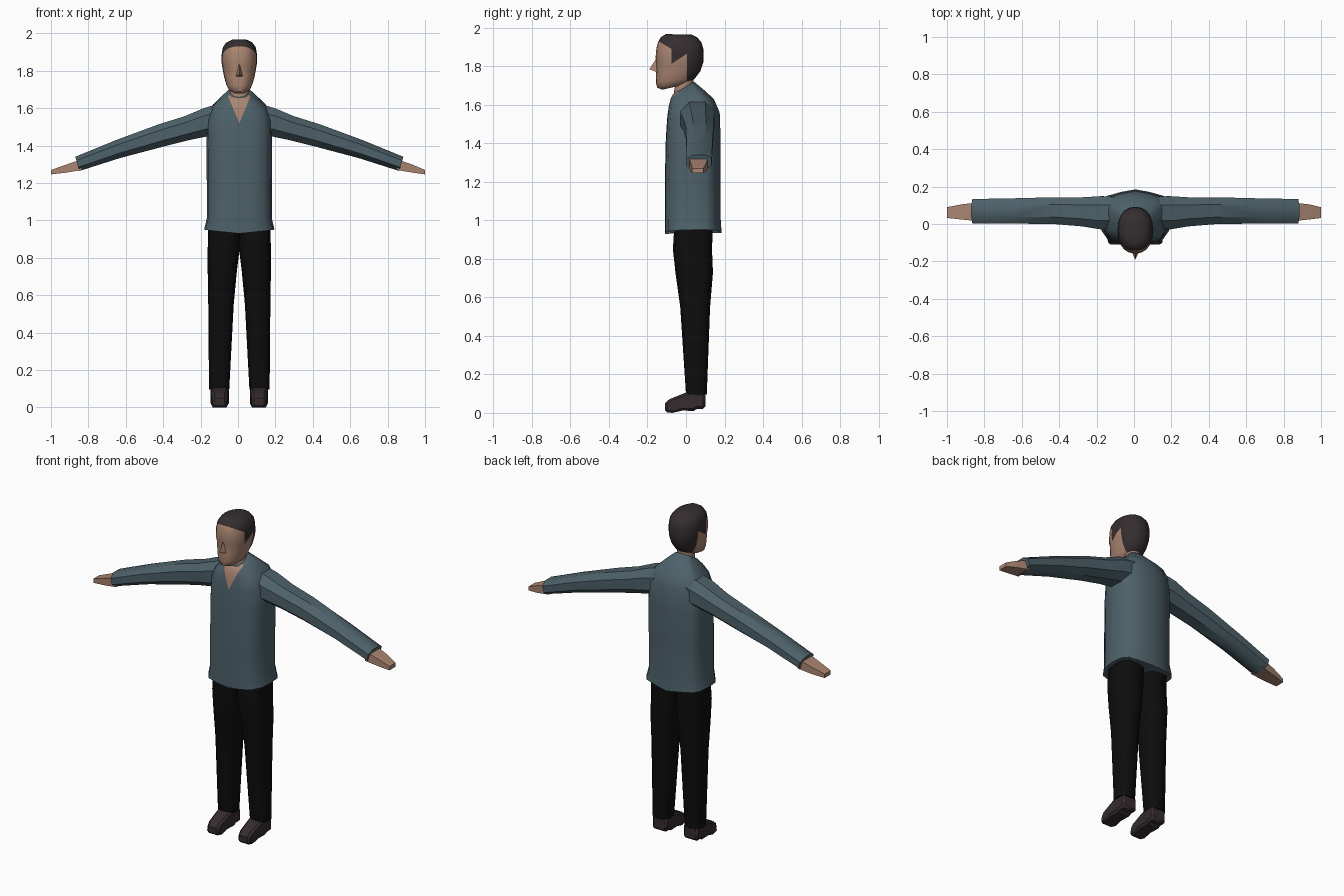
import bpy, bmesh, math
from mathutils import Vector

if "Cube" in bpy.data.objects:
    bpy.data.objects.remove(bpy.data.objects["Cube"])

CX = 0.007  # body sits slightly off the centre line


def material(name, rgb):
    m = bpy.data.materials.new(name)
    m.use_nodes = True
    m.diffuse_color = (*rgb, 1)
    m.node_tree.nodes["Principled BSDF"].inputs["Base Color"].default_value = (*rgb, 1)
    return m


SHIRT = material("slate shirt", (0.075, 0.120, 0.142))
SKIN = material("skin", (0.40, 0.235, 0.165))
HAIR = material("dark hair", (0.035, 0.027, 0.029))
TROUSER = material("black cloth", (0.004, 0.004, 0.004))
SHOE = material("dark leather", (0.036, 0.025, 0.027))


def ring(n, power=1.0, turn=0.0):
    """Unit cross-section; a power under 1 makes it boxier."""
    pts = []
    for i in range(n):
        a = 2 * math.pi * (i + turn) / n
        c, s = math.cos(a), math.sin(a)
        pts.append((math.copysign(abs(c) ** power, c), math.copysign(abs(s) ** power, s)))
    return pts


def finish(name, bm, mats, angle=40):
    bmesh.ops.recalc_face_normals(bm, faces=bm.faces)
    me = bpy.data.meshes.new(name)
    bm.to_mesh(me)
    bm.free()
    for m in mats:
        me.materials.append(m)
    ob = bpy.data.objects.new(name, me)
    bpy.context.collection.objects.link(ob)
    bpy.ops.object.select_all(action="DESELECT")
    ob.select_set(True)
    bpy.context.view_layer.objects.active = ob
    bpy.ops.object.shade_smooth_by_angle(angle=math.radians(angle))
    return ob


def loft(sections):
    """Skin a list of equal point rings and cap both ends."""
    bm = bmesh.new()
    rows = [[bm.verts.new(p) for p in sec] for sec in sections]
    n = len(rows[0])
    for a, b in zip(rows, rows[1:]):
        for i in range(n):
            j = (i + 1) % n
            bm.faces.new((a[i], a[j], b[j], b[i]))
    bm.faces.new(rows[0][::-1])
    bm.faces.new(rows[-1])
    return bm


def flat_section(shape, x0, x1, y0, y1, z0, z1=None):
    """Horizontal ring; z runs from z0 at the front to z1 at the back."""
    z1 = z0 if z1 is None else z1
    return [(CX + (x0 + x1) / 2 + u * (x1 - x0) / 2,
             (y0 + y1) / 2 + v * (y1 - y0) / 2,
             z0 + (z1 - z0) * (v + 1) / 2) for u, v in shape]


def limb_section(shape, side, x, y0, y1, z0, z1, lean=0.012):
    """Upright ring across an arm."""
    return [(CX + side * (x + lean * v), (y0 + y1) / 2 + u * (y1 - y0) / 2,
             (z0 + z1) / 2 + v * (z1 - z0) / 2) for u, v in shape]


def cut(bm, co, no, keep=lambda f: True):
    faces = [f for f in bm.faces if keep(f)]
    geom = faces + list({e for f in faces for e in f.edges}) + list({v for f in faces for v in f.verts})
    bmesh.ops.bisect_plane(bm, geom=geom, plane_co=co, plane_no=no, dist=0.0005)


# Shirt body, with a ridge down the back and an open V neck
half = [(0, -1), (0.4, -0.98), (0.75, -0.88), (0.96, -0.5), (1, 0), (0.97, 0.5), (0.82, 0.76), (0.4, 0.91)]
body = half + [(0, 1)] + [(-u, v) for u, v in half[:0:-1]]
bm = loft([flat_section(body, -hx, hx, y0, y1, z0, z1) for hx, y0, y1, z0, z1 in (
    (0.188, -0.11, 0.185, 0.93, 0.935),
    (0.174, -0.11, 0.18, 1.01, 1.01),
    (0.174, -0.11, 0.18, 1.2, 1.2),
    (0.175, -0.105, 0.18, 1.42, 1.42),
    (0.172, -0.098, 0.175, 1.53, 1.56),
    (0.145, -0.09, 0.145, 1.59, 1.63),
    (0.095, -0.08, 0.09, 1.63, 1.68),
    (0.052, -0.068, 0.042, 1.655, 1.72))])
for v in bm.verts:
    if v.co.z < 0.94:
        v.co.z += 0.1 * abs(v.co.x - CX)
V_Z, V_SLOPE = 1.52, 0.42
for s in (1, -1):
    cut(bm, (CX, 0, V_Z), (1, 0, -s * V_SLOPE),
        lambda f: f.calc_center_median().y < -0.03 and f.calc_center_median().z > 1.45)
for f in bm.faces:
    c = f.calc_center_median()
    if c.y < -0.03 and c.z > V_Z + abs(c.x - CX) / V_SLOPE:
        f.material_index = 1
finish("shirt_body", bm, [SHIRT, SKIN], 50)

# Neck
round12 = ring(12)
finish("neck", loft([flat_section(round12, -w, w, y0, y1, z0, z1) for w, y0, y1, z0, z1 in (
    (0.055, -0.066, 0.04, 1.62, 1.68), (0.05, -0.062, 0.04, 1.67, 1.71),
    (0.05, -0.05, 0.04, 1.74, 1.76))]), [SKIN])

# Head, with hair split off along the hairline
bm = loft([flat_section(ring(20, 0.88), -w, w, y0, y1, z0, z1) for w, y0, y1, z0, z1 in (
    (0.035, -0.125, -0.03, 1.678, 1.70),
    (0.058, -0.150, 0.015, 1.69, 1.715),
    (0.070, -0.157, 0.045, 1.72, 1.735),
    (0.082, -0.155, 0.075, 1.765, 1.775),
    (0.091, -0.153, 0.09, 1.82, 1.82),
    (0.095, -0.158, 0.092, 1.845, 1.845),
    (0.094, -0.154, 0.09, 1.89, 1.89),
    (0.088, -0.146, 0.08, 1.925, 1.925),
    (0.070, -0.130, 0.058, 1.952, 1.95),
    (0.040, -0.105, 0.03, 1.967, 1.965))])
NAPE, TEMPLE = 0.004, -0.075


def above_brow(c):
    return c.z - 1.935 + 0.6 * (c.y + 0.15)


def above_ear(c):
    return c.z - 1.82 - 0.65 * (c.y + 0.065)


cut(bm, (0, NAPE, 0), (0, 1, 0))
cut(bm, (0, TEMPLE, 0), (0, 1, 0), lambda f: f.calc_center_median().z > 1.8)
cut(bm, (0, -0.15, 1.935), (0, 0.6, 1), lambda f: f.calc_center_median().y < TEMPLE)
cut(bm, (0, -0.065, 1.82), (0, -0.65, 1), lambda f: TEMPLE < f.calc_center_median().y < NAPE)
for f in bm.faces:
    c = f.calc_center_median()
    if c.y > NAPE or (c.y > TEMPLE and above_ear(c) > 0) or (c.y <= TEMPLE and above_brow(c) > 0):
        f.material_index = 1
finish("head", bm, [SKIN, HAIR], 50)

# Nose
bm = bmesh.new()
for p in ((-0.02, -0.148, 1.768), (0.02, -0.148, 1.768), (0, -0.19, 1.785),
          (0, -0.155, 1.84), (0, -0.13, 1.80)):
    bm.verts.new((p[0] + CX, p[1], p[2]))
bmesh.ops.convex_hull(bm, input=bm.verts)
finish("nose", bm, [SKIN], 20)

# Limbs, built once for each side
oct_ring = ring(8, 0.85, 0.5)
leg_ring = ring(12, 0.7)
box_ring = ring(4, 0.01, 0.5)
for side, label in ((1, "left"), (-1, "right")):
    finish(label + "_sleeve", loft([limb_section(oct_ring, side, *r) for r in (
        (0.10, -0.03, 0.15, 1.45, 1.63),
        (0.18, -0.035, 0.155, 1.445, 1.605),
        (0.28, -0.018, 0.148, 1.425, 1.562),
        (0.42, -0.006, 0.148, 1.39, 1.518),
        (0.65, -0.002, 0.142, 1.33, 1.432),
        (0.866, -0.002, 0.138, 1.262, 1.343))]), [SHIRT], 35)

    finish(label + "_hand", loft([limb_section(box_ring, side, *r, lean=0) for r in (
        (0.84, 0.015, 0.115, 1.27, 1.328),
        (0.93, 0.024, 0.105, 1.255, 1.297),
        (1 - side * CX, 0.032, 0.09, 1.246, 1.27))]), [SKIN], 20)

    finish(label + "_trouser_leg", loft([
        flat_section(leg_ring, *sorted((side * a, side * b)), y0, y1, z) for a, b, y0, y1, z in (
            (-0.004, 0.165, -0.06, 0.14, 0.98),
            (-0.002, 0.169, -0.068, 0.135, 0.85),
            (0.013, 0.169, -0.055, 0.14, 0.73),
            (0.03, 0.166, -0.03, 0.125, 0.55),
            (0.054, 0.162, 0.0, 0.108, 0.095))]), [TROUSER], 45)

    # Shoe: side outline widened across, narrowing at the toe
    outline = ((-0.11, 0.004), (-0.11, 0.05), (-0.085, 0.072), (0, 0.106), (0.1, 0.106),
               (0.1, 0.02), (0.055, 0.02), (0.04, 0.01), (-0.02, 0.012), (-0.07, 0))
    bm = loft([[(CX + side * 0.105 + s * (0.049 if y > -0.08 else 0.038), y, z)
                for y, z in outline] for s in (-1, 1)])
    shoe = finish(label + "_shoe", bm, [SHOE], 25)
    bevel = shoe.modifiers.new("soft edges", "BEVEL")
    bevel.width, bevel.segments = 0.012, 1
    bevel.angle_limit = math.radians(50)
